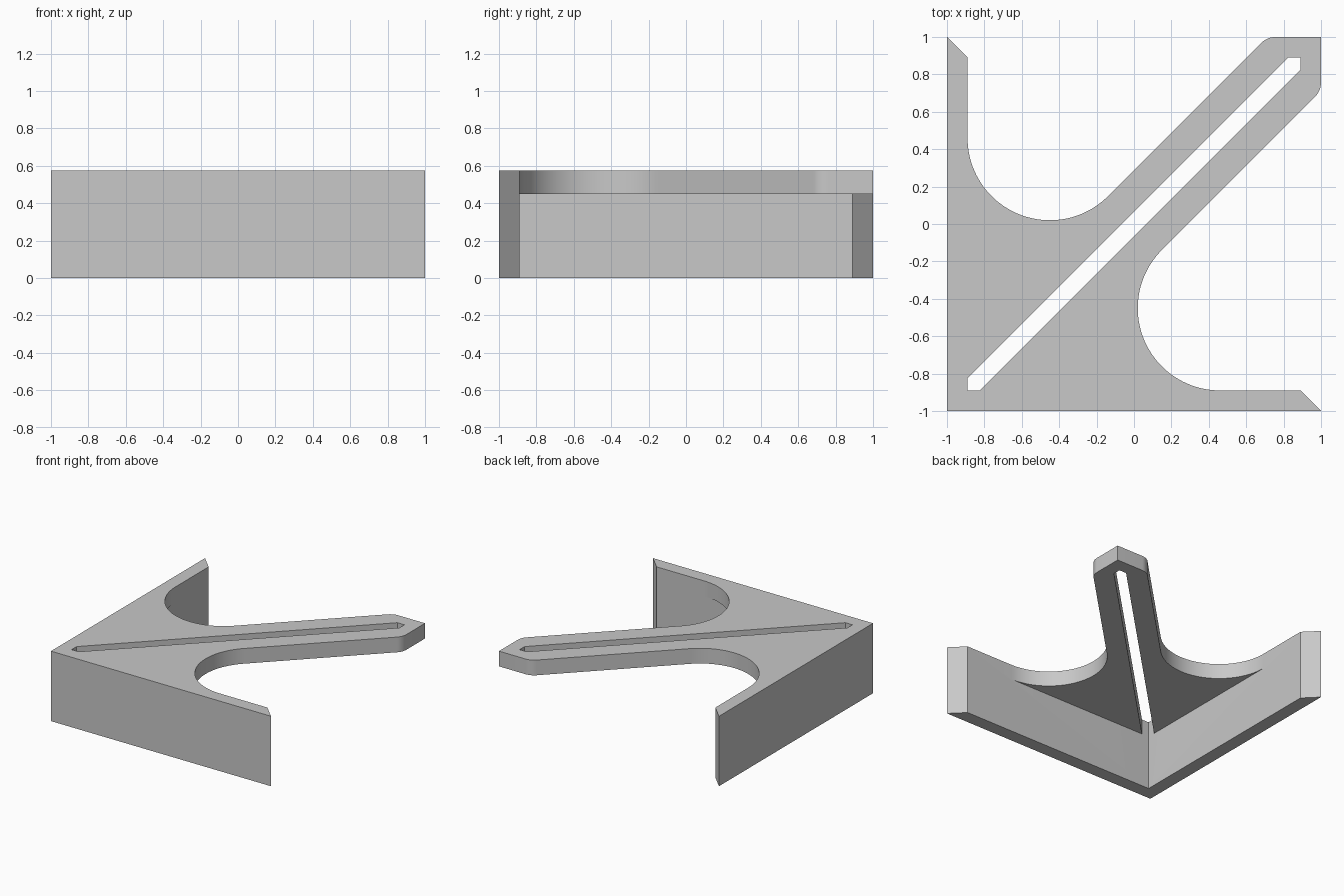
import bpy, bmesh, math
from mathutils import Vector

cube = bpy.data.objects.get("Cube")
if cube:
    bpy.data.objects.remove(cube, do_unlink=True)

TOP, UNDER = 0.575, 0.45      # top surface and underside of the plate
INNER = 0.89                  # inner faces of walls, ends of slot
SLOT = 0.065                  # slot offset from the diagonal
R = 0.44                      # radius of the large scoops
NOSE = 0.11                   # radius of the arm's corner rounding


def arc(cx, cy, r, start, end, steps):
    angles = [math.radians(start + (end - start) * i / steps) for i in range(steps + 1)]
    return [(cx + r * math.cos(a), cy + r * math.sin(a)) for a in angles]


# Half of the plate outline, on one side of the diagonal
scoop = Vector((R - INNER, 0.46))
arm = scoop.y - scoop.x - R * math.sqrt(2)      # arm edge: y = x + arm
nose_y = 1 - NOSE
nose_x = nose_y - arm + NOSE * math.sqrt(2)
slot_side = [(-INNER, SLOT - INNER), (INNER - SLOT, INNER), (INNER, INNER)]
outer_side = ([(1, 1)] + arc(nose_x, nose_y, NOSE, 90, 135, 8)
              + arc(scoop.x, scoop.y, R, -45, -180, 40))
plate = slot_side + outer_side

# Wall footprint, mitred at both ends
near_out, near_in, far_in, far_out = (-1, -1), (-INNER, -INNER), (-INNER, INNER), (-1, 1)

bm = bmesh.new()


def face(points):
    bm.faces.new([bm.verts.new(p) for p in points])


def flat(points, z):
    return [(x, y, z) for x, y in points]


def side(a, b, low):
    face([(*a, low), (*b, low), (*b, TOP), (*a, TOP)])


def build_half(swap):
    place = (lambda p: (p[1], p[0])) if swap else (lambda p: p)
    outline = [place(p) for p in plate]
    no, ni, fi, fo = [place(p) for p in (near_out, near_in, far_in, far_out)]
    # Top surface and plate underside
    face(flat([no, ni] + outline + [fi, fo], TOP))
    face(flat(outline, UNDER))
    # Rim of slot, arm and scoop
    for i, (a, b) in enumerate(zip(outline, outline[1:])):
        if i != len(slot_side) - 1:
            side(a, b, UNDER)
    # Wall: foot, outside, mitred end, and inside around the plate joint
    face(flat([no, ni, fi, fo], 0))
    side(no, fo, 0)
    side(fi, fo, 0)
    s, e = outline[0], outline[-1]
    face(flat([ni, fi], 0) + flat([fi, e], TOP) + flat([e, s], UNDER) + flat([s, ni], TOP))


for swap in (False, True):
    build_half(swap)
bmesh.ops.remove_doubles(bm, verts=bm.verts, dist=0.0005)
bmesh.ops.recalc_face_normals(bm, faces=bm.faces)

mesh = bpy.data.meshes.new("center_finder_bracket")
bm.to_mesh(mesh)
bm.free()
bracket = bpy.data.objects.new("center_finder_bracket", mesh)
bpy.context.collection.objects.link(bracket)

# Single plain grey
grey = bpy.data.materials.new("light_grey")
grey.use_nodes = True
colour = (0.58, 0.58, 0.58, 1)
grey.diffuse_color = colour
grey.node_tree.nodes["Principled BSDF"].inputs["Base Color"].default_value = colour
mesh.materials.append(grey)

bpy.ops.object.select_all(action="DESELECT")
bracket.select_set(True)
bpy.context.view_layer.objects.active = bracket
bpy.ops.object.shade_smooth_by_angle(angle=math.radians(25))
